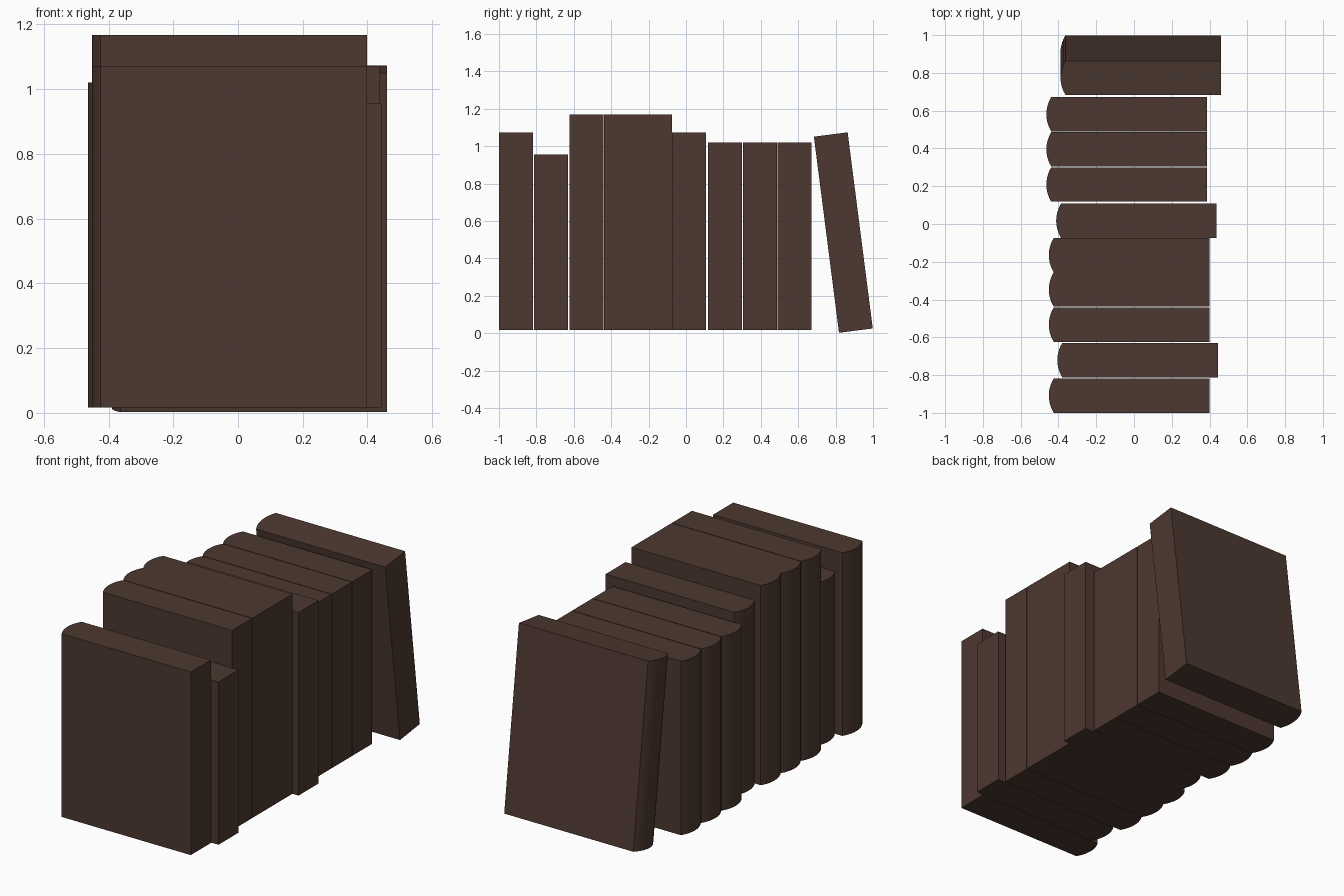
import bpy, math
from mathutils import Matrix

if "Cube" in bpy.data.objects:
    bpy.data.objects.remove(bpy.data.objects["Cube"])

leather = bpy.data.materials.new("dark_brown_leather")
leather.diffuse_color = (0.075, 0.040, 0.030, 1)
leather.use_nodes = True
leather.node_tree.nodes["Principled BSDF"].inputs["Base Color"].default_value = leather.diffuse_color

DEPTH = 0.85    # spine to fore edge
BULGE = 0.026   # how far the spine bows out
SEGS = 10


def book(name, y0, y1, z0, z1, x0, lean=0.0):
    """Block with a rounded spine on -x; leans about its lower near edge."""
    w, h = y1 - y0, z1 - z0
    half = w / 2
    radius = (half * half + BULGE * BULGE) / (2 * BULGE)
    sweep = math.asin(half / radius)
    # plan outline: fore edge, then spine arc
    pts = [(x0 + DEPTH, 0.0), (x0 + DEPTH, w)]
    for i in range(SEGS + 1):
        a = sweep * (1 - 2 * i / SEGS)
        pts.append((x0 + radius - radius * math.cos(a), half + radius * math.sin(a)))
    n = len(pts)
    verts = [(x, y, 0) for x, y in pts] + [(x, y, h) for x, y in pts]
    faces = [tuple(range(n))[::-1], tuple(range(n, 2 * n))]
    faces += [(i, (i + 1) % n, n + (i + 1) % n, n + i) for i in range(n)]
    mesh = bpy.data.meshes.new(name)
    mesh.from_pydata(verts, [], faces)
    mesh.transform(Matrix.Translation((0, y0, z0)) @ Matrix.Rotation(lean, 4, 'X'))
    mesh.materials.append(leather)
    obj = bpy.data.objects.new(name, mesh)
    bpy.context.collection.objects.link(obj)
    bpy.ops.object.select_all(action='DESELECT')
    obj.select_set(True)
    bpy.context.view_layer.objects.active = obj
    bpy.ops.object.shade_smooth_by_angle(angle=math.radians(30))


# upright books: y start, y end, top, spine x
upright = [
    (-1.000, -0.818, 1.072, -0.451),
    (-0.812, -0.630, 0.955, -0.406),
    (-0.624, -0.442, 1.168, -0.451),
    (-0.438, -0.256, 1.168, -0.451),
    (-0.256, -0.074, 1.168, -0.451),
    (-0.074, 0.108, 1.072, -0.412),
    (0.118, 0.300, 1.020, -0.464),
    (0.304, 0.486, 1.020, -0.464),
    (0.490, 0.672, 1.020, -0.464),
]
for i, (y0, y1, top, x0) in enumerate(upright):
    book(f"upright_book_{i + 1}", y0, y1, 0.016, top, x0)

# last book leans against the row
book("leaning_book", 0.818, 1.000, 0.002, 1.059, -0.389, math.radians(7.3))
